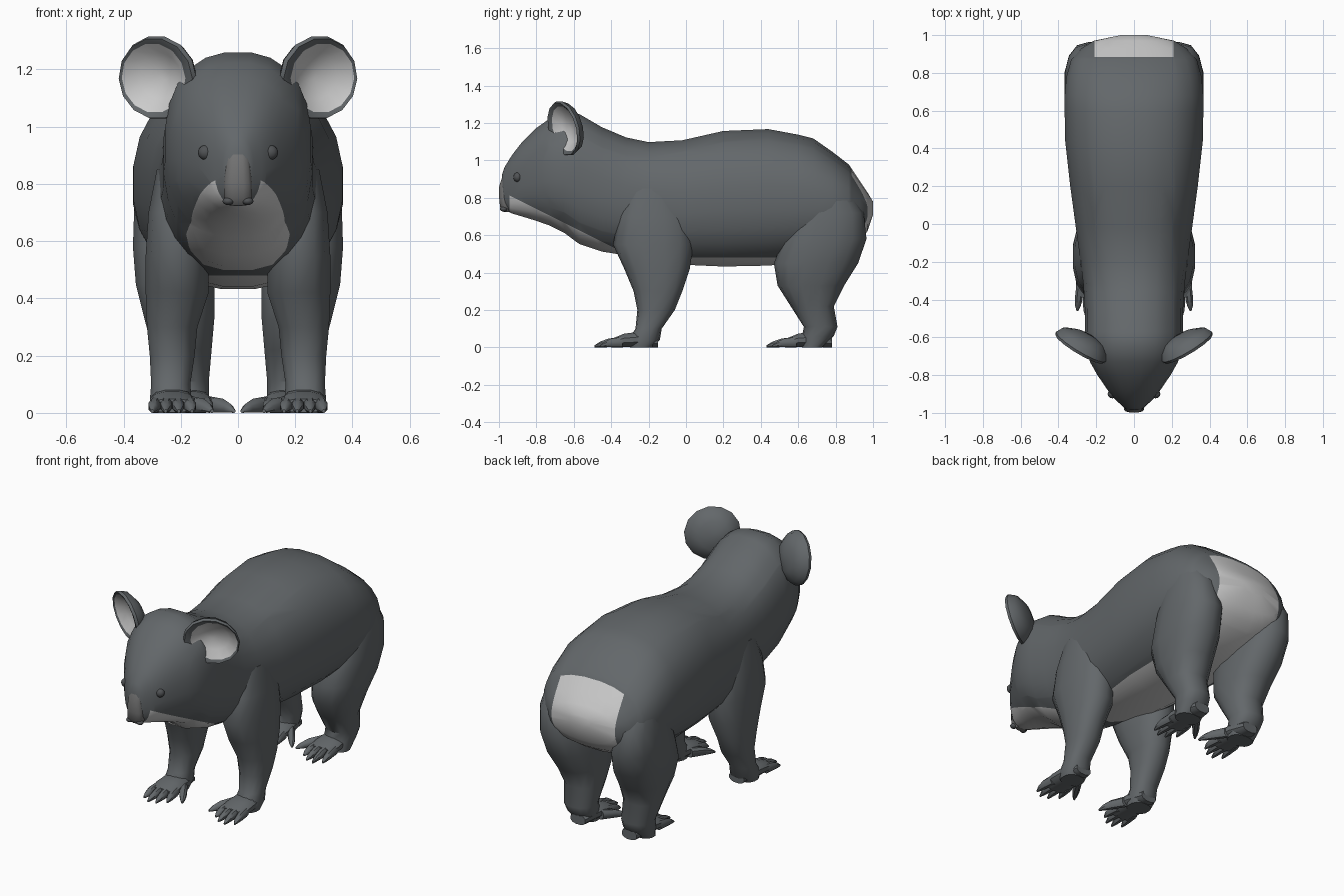
import bpy, bmesh, math
from mathutils import Vector

if "Cube" in bpy.data.objects:
    bpy.data.objects.remove(bpy.data.objects["Cube"])


def material(name, r, g, b):
    m = bpy.data.materials.new(name)
    m.diffuse_color = (r, g, b, 1)
    m.use_nodes = True
    m.node_tree.nodes["Principled BSDF"].inputs["Base Color"].default_value = m.diffuse_color
    return m


FUR = material("slate_fur", 0.125, 0.137, 0.145)
PALE = material("pale_fur", 0.62, 0.62, 0.62)
MUZZLE = material("muzzle_grey", 0.17, 0.17, 0.17)
DARK = material("dark_grey", 0.08, 0.085, 0.09)


def finish(bm, name, mats, mirror=False):
    bmesh.ops.recalc_face_normals(bm, faces=bm.faces[:])
    me = bpy.data.meshes.new(name)
    bm.to_mesh(me)
    bm.free()
    for m in mats:
        me.materials.append(m)
    ob = bpy.data.objects.new(name, me)
    bpy.context.collection.objects.link(ob)
    if mirror:
        ob.modifiers.new("mirror", 'MIRROR')
    return ob


def skin(bm, rings):
    """Join rings of vertices with quads; returns the faces of each band."""
    bands = []
    for r, s in zip(rings, rings[1:]):
        n = len(r)
        bands.append([bm.faces.new((r[i], r[(i + 1) % n], s[(i + 1) % n], s[i]))
                      for i in range(n)])
    return bands


def loft(bm, rows, axis, n=12, power=0.85):
    """Rows are (position, x0, x1, b0, b1); b is z along axis y, y along axis z."""
    rings = []
    for t, a0, a1, b0, b1 in rows:
        ring = []
        for i in range(n):
            w = 2 * math.pi * (i + 0.5) / n
            c, s = math.cos(w), math.sin(w)
            a = (a0 + a1) / 2 + (a1 - a0) / 2 * math.copysign(abs(c) ** power, c)
            b = (b0 + b1) / 2 + (b1 - b0) / 2 * math.copysign(abs(s) ** power, s)
            ring.append(bm.verts.new((a, t, b) if axis == 'y' else (a, b, t)))
        rings.append(ring)
    skin(bm, rings)
    bm.faces.new(rings[0])
    bm.faces.new(rings[-1])


# Body and head: (y, half width, bottom, top)
profile = [
    (-0.985, 0.035, 0.76, 0.92), (-0.97, 0.055, 0.735, 0.965),
    (-0.93, 0.10, 0.715, 1.03), (-0.88, 0.14, 0.70, 1.095),
    (-0.80, 0.195, 0.675, 1.175), (-0.73, 0.235, 0.65, 1.225),
    (-0.65, 0.257, 0.61, 1.262), (-0.57, 0.262, 0.55, 1.25),
    (-0.45, 0.262, 0.51, 1.18), (-0.32, 0.27, 0.49, 1.125),
    (-0.20, 0.285, 0.465, 1.10), (-0.02, 0.31, 0.44, 1.11),
    (0.20, 0.34, 0.43, 1.16), (0.44, 0.367, 0.435, 1.17),
    (0.60, 0.37, 0.45, 1.14), (0.68, 0.37, 0.46, 1.12),
    (0.78, 0.36, 0.49, 1.05), (0.87, 0.335, 0.53, 0.98),
    (0.93, 0.28, 0.57, 0.89), (0.97, 0.215, 0.62, 0.83),
    (1.0, 0.07, 0.71, 0.78)]
bm = bmesh.new()
loft(bm, [(y, -w, w, b, t) for y, w, b, t in profile], 'y', 24)
# Cut the borders of the pale patches
for co, no in [((0, -0.92, 0.80), (0, 0.5, 1)), ((0, 0, 0.48), (0, 0, 1)),
               ((0, -0.36, 0), (0, 1, 0)), ((0, 0.885, 0), (0, 1, 0)),
               ((0, -0.945, 0), (0, 1, 0)),
               ((0.21, 0, 0), (1, 0, 0)), ((-0.21, 0, 0), (1, 0, 0))]:
    bmesh.ops.bisect_plane(bm, geom=bm.verts[:] + bm.edges[:] + bm.faces[:],
                           plane_co=co, plane_no=no, dist=0.0005)
for f in bm.faces:
    x, y, z = f.calc_center_median()
    throat = -0.945 < y < -0.36 and z < 0.80 - 0.5 * (y + 0.92)
    belly = y > -0.36 and z < 0.48
    rump = abs(x) < 0.21 and (y > 0.885 or (y > 0.6 and z < 0.6))
    f.material_index = 1 if throat or belly or rump else 0
finish(bm, "body", [FUR, PALE])

# Muzzle and nostrils
bm = bmesh.new()
loft(bm, [(0.725, -0.03, 0.03, -0.975, -0.93), (0.75, -0.05, 0.05, -0.995, -0.92),
          (0.80, -0.05, 0.05, -1.0, -0.92), (0.86, -0.045, 0.045, -1.0, -0.92),
          (0.90, -0.042, 0.042, -0.987, -0.92), (0.95, -0.035, 0.035, -0.97, -0.92)],
     'z', 12, 0.7)
finish(bm, "muzzle", [MUZZLE])


def ball(name, loc, size, mat):
    bm = bmesh.new()
    bmesh.ops.create_uvsphere(bm, u_segments=12, v_segments=8, radius=1)
    for v in bm.verts:
        v.co = Vector(loc) + Vector(a * b for a, b in zip(v.co, size))
    finish(bm, name, [mat], True)


ball("nostrils", (0.034, -0.975, 0.74), (0.02, 0.02, 0.014), DARK)
ball("eyes", (0.113, -0.90, 0.91), (0.027, 0.023, 0.026), DARK)

# Ears: dished discs with a pale hollow; rows are (radius, depth, sideways shift)
u = Vector((0.86, 0.50, 0)).normalized()
v = Vector((0.04, -0.2, 1)).normalized()
nrm = u.cross(v).normalized()
centre = Vector((0.277, -0.645, 1.172))
bm = bmesh.new()
rings = []
for r, h, shift in [(0.10, -0.07, -0.15), (0.55, -0.06, -0.1), (0.88, -0.03, 0),
                    (1.0, 0.005, 0), (0.96, 0.02, 0.01), (0.83, 0.012, 0.09),
                    (0.55, -0.025, 0.06), (0.1, -0.04, 0)]:
    ring = []
    for i in range(14):
        w = 2 * math.pi * i / 14
        ring.append(bm.verts.new(centre + u * 0.155 * (r * math.cos(w) + shift)
                                 + v * 0.15 * r * math.sin(w) + nrm * h))
    rings.append(ring)
bands = skin(bm, rings)
bm.faces.new(rings[0])
hollow = bands[5] + bands[6] + [bm.faces.new(rings[-1])]
for f in hollow:
    f.material_index = 1
finish(bm, "ears", [FUR, PALE], True)

# Legs: (z, inner x, outer x, front y, back y)
front = [(0.0, 0.17, 0.30, -0.30, -0.18), (0.04, 0.16, 0.31, -0.31, -0.14),
         (0.10, 0.165, 0.305, -0.27, -0.13), (0.20, 0.15, 0.31, -0.26, -0.06),
         (0.30, 0.14, 0.32, -0.28, -0.02), (0.42, 0.10, 0.325, -0.33, 0.02),
         (0.55, 0.10, 0.325, -0.39, 0.04), (0.70, 0.12, 0.315, -0.36, 0.02),
         (0.85, 0.15, 0.285, -0.30, -0.05)]
hind = [(0.0, 0.11, 0.26, 0.62, 0.73), (0.06, 0.10, 0.27, 0.62, 0.79),
        (0.11, 0.10, 0.28, 0.63, 0.81), (0.22, 0.09, 0.30, 0.56, 0.79),
        (0.33, 0.08, 0.33, 0.49, 0.845), (0.45, 0.08, 0.36, 0.47, 0.92),
        (0.58, 0.10, 0.37, 0.52, 0.965), (0.72, 0.14, 0.365, 0.58, 0.95),
        (0.85, 0.20, 0.34, 0.65, 0.87)]
for name, rows in (("front_legs", front), ("hind_legs", hind)):
    bm = bmesh.new()
    loft(bm, rows, 'z', 14)
    finish(bm, name, [FUR], True)


def toe(bm, x0, y0, x1, y1, r, h):
    """Tapered toe from root to claw tip, resting on the ground."""
    for_rows = []
    for k, wide, tall in ((0, 1, 1), (0.5, 1, 0.85), (0.8, 0.7, 0.55), (1, 0.25, 0.2)):
        x = x0 + (x1 - x0) * k
        for_rows.append((y0 + (y1 - y0) * k, x - r * wide, x + r * wide, 0, h * tall))
    loft(bm, for_rows, 'y', 8, 0.9)


# Feet: sole, four toes and an inward thumb; cx is the middle, y the heel
for name, cx, y, length, thumb in (("front_feet", 0.23, -0.15, 0.34, 0.09),
                                   ("hind_feet", 0.17, 0.78, 0.35, 0.015)):
    bm = bmesh.new()
    loft(bm, [(y, cx - 0.05, cx + 0.05, 0, 0.06),
              (y - 0.10, cx - 0.075, cx + 0.075, 0, 0.085),
              (y - 0.18, cx - 0.08, cx + 0.08, 0, 0.075),
              (y - 0.24, cx - 0.075, cx + 0.075, 0, 0.05)], 'y', 12)
    for i, short in enumerate((0.05, 0.01, 0, 0.03)):
        off = (i - 1.5) * 0.042
        toe(bm, cx + off * 0.9, y - 0.19, cx + off * 1.1, y - length + short, 0.022, 0.058)
    toe(bm, cx - 0.06, y - 0.12, thumb, y - 0.25, 0.026, 0.06)
    finish(bm, name, [FUR], True)

# Smooth shading that keeps sharp edges
for ob in bpy.context.scene.objects:
    ob.select_set(True)
    bpy.context.view_layer.objects.active = ob
bpy.ops.object.shade_smooth_by_angle(angle=math.radians(40))
